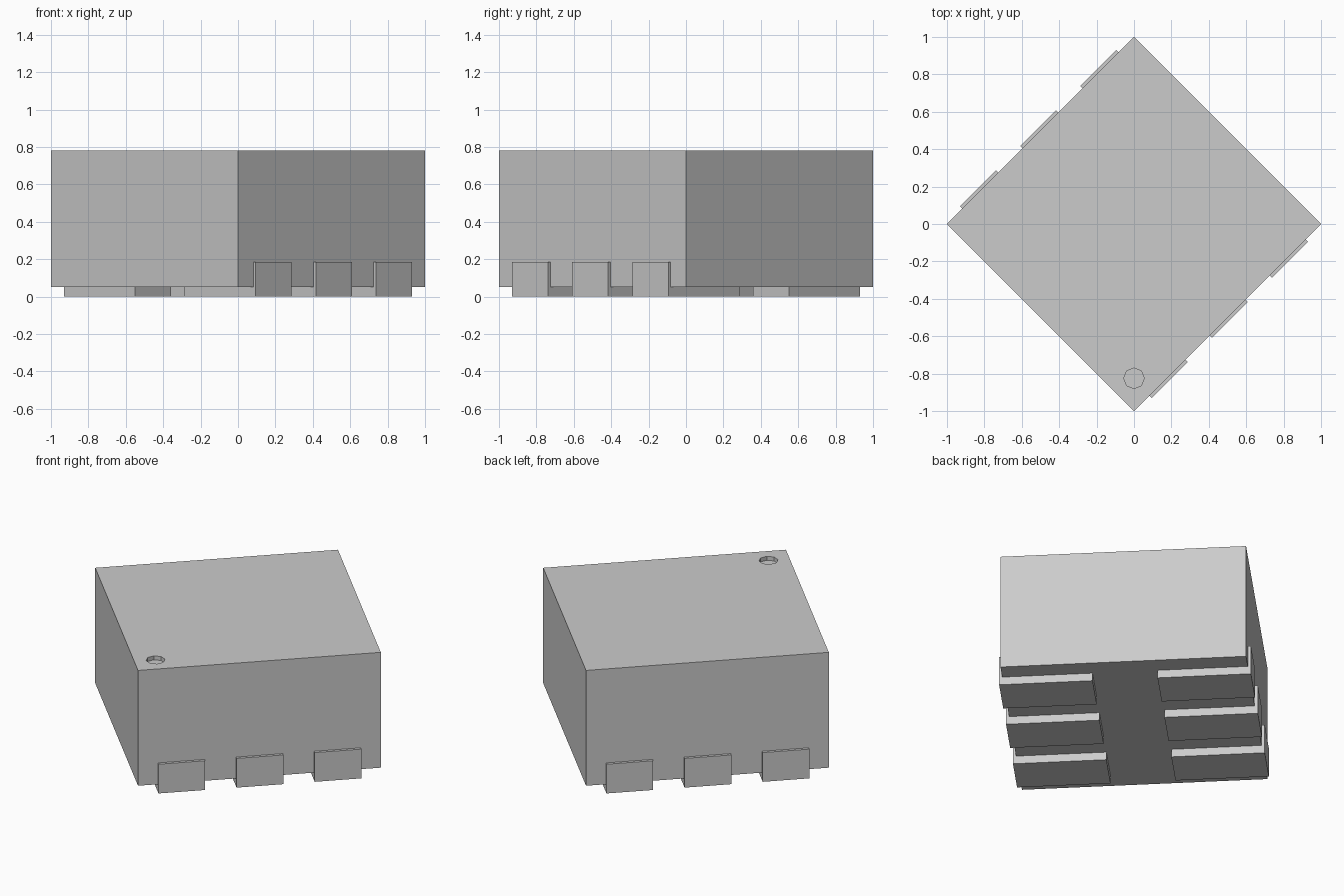
import bpy
import bmesh
from math import pi, sqrt
from mathutils import Matrix

if "Cube" in bpy.data.objects:
    bpy.data.objects.remove(bpy.data.objects["Cube"])

TURN = Matrix.Rotation(pi / 4, 4, "Z")   # package is turned corner-on to the front
HALF = sqrt(0.5)                         # half the side of the square body
BASE, TOP = 0.05, 0.78

grey = bpy.data.materials.new("plain_grey")
grey.use_nodes = True
grey.diffuse_color = (0.6, 0.6, 0.6, 1)
grey.node_tree.nodes["Principled BSDF"].inputs["Base Color"].default_value = grey.diffuse_color


def make_object(name, bm):
    bmesh.ops.recalc_face_normals(bm, faces=bm.faces)
    mesh = bpy.data.meshes.new(name)
    bm.to_mesh(mesh)
    bm.free()
    mesh.materials.append(grey)
    obj = bpy.data.objects.new(name, mesh)
    bpy.context.collection.objects.link(obj)
    return obj


# Body: square block
bm = bmesh.new()
bmesh.ops.create_cube(bm, size=1)
bmesh.ops.scale(bm, vec=(2 * HALF, 2 * HALF, TOP - BASE), verts=bm.verts)
bmesh.ops.translate(bm, vec=(0, 0, (TOP + BASE) / 2), verts=bm.verts)
bmesh.ops.transform(bm, matrix=TURN, verts=bm.verts)
body = make_object("body", bm)

# Round corner marker, sunk into the top
bm = bmesh.new()
bmesh.ops.create_cone(bm, cap_ends=True, segments=8, radius1=0.055, radius2=0.055, depth=0.05)
bmesh.ops.translate(bm, vec=(0, -0.825, TOP), verts=bm.verts)
cutter = make_object("marker_cutter", bm)
cutter.hide_render = True
cut = body.modifiers.new("marker_recess", "BOOLEAN")
cut.object = cutter
cut.solver = "EXACT"
bpy.context.view_layer.objects.active = body
bpy.ops.object.modifier_apply(modifier=cut.name)
bpy.data.objects.remove(cutter)

# Leads: L-shaped strips, a foot under the body and a tab up its side
INNER, OUTER, TAB_TOP, WIDTH, PITCH = 0.187, 0.725, 0.185, 0.272, 0.455
profile = [(INNER, 0), (OUTER, 0), (OUTER, TAB_TOP), (HALF, TAB_TOP), (HALF, BASE), (INNER, BASE)]
for side, angle in (("right_row", pi), ("left_row", 0)):
    for i in (-1, 0, 1):
        bm = bmesh.new()
        face = bm.faces.new([bm.verts.new((i * PITCH - WIDTH / 2, -out, z)) for out, z in profile])
        strip = bmesh.ops.extrude_face_region(bm, geom=[face])["geom"]
        moved = [v for v in strip if isinstance(v, bmesh.types.BMVert)]
        bmesh.ops.translate(bm, vec=(WIDTH, 0, 0), verts=moved)
        bmesh.ops.transform(bm, matrix=TURN @ Matrix.Rotation(angle, 4, "Z"), verts=bm.verts)
        make_object(f"{side}_lead_{i + 2}", bm)
